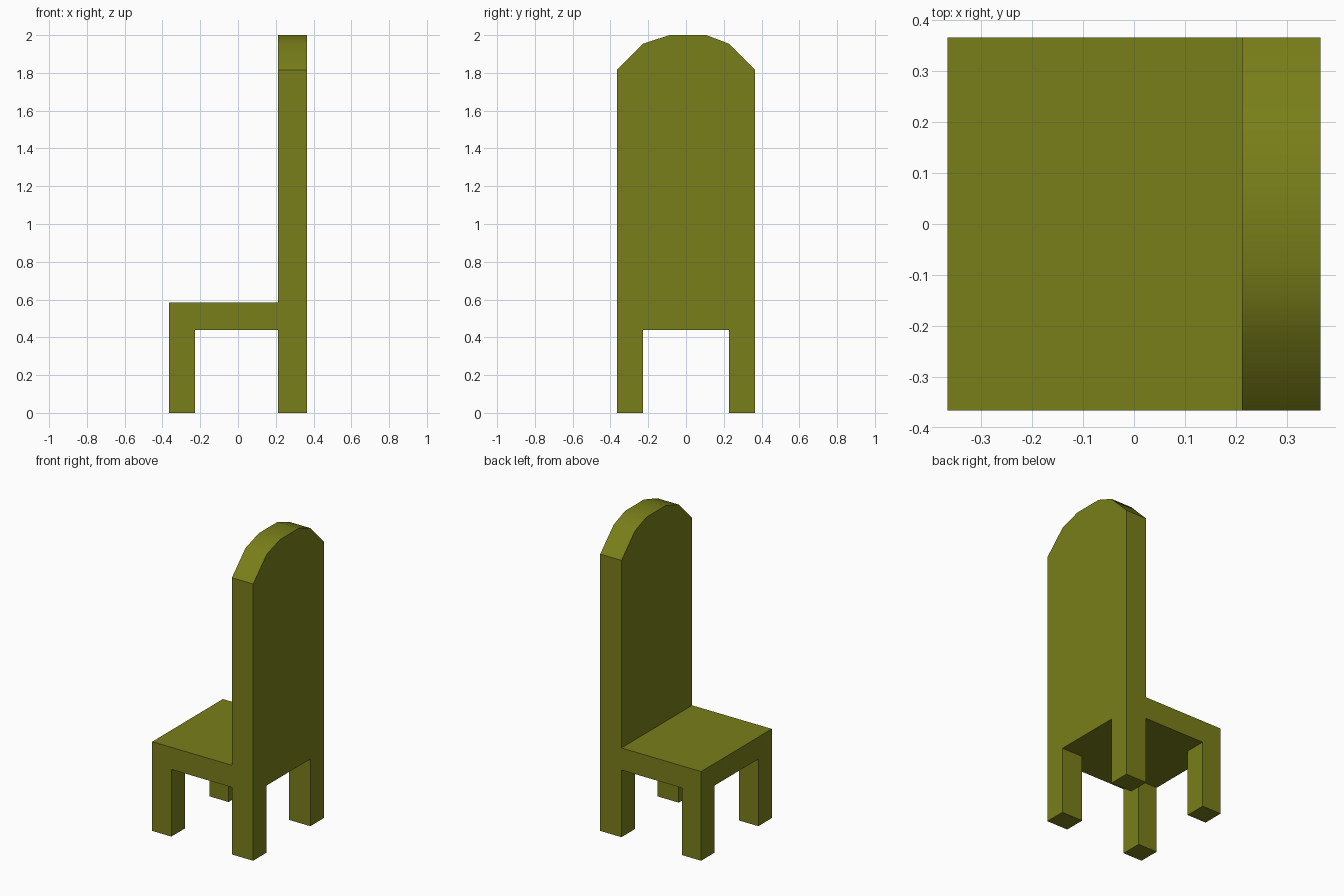
import bpy, math
from mathutils import Vector

if "Cube" in bpy.data.objects:
    bpy.data.objects.remove(bpy.data.objects["Cube"])

HALF = 0.366        # half the chair's width and depth
LEG = 0.227         # inner face of the legs
BACK = 0.212        # front face of the backrest
SEAT_LOW, SEAT_TOP = 0.44, 0.585


def extrude_profile(name, points, sweep):
    """Solid made by sweeping a closed outline from -sweep/2 to +sweep/2."""
    n = len(points)
    sweep = Vector(sweep)
    verts = [Vector(p) - sweep / 2 for p in points] + [Vector(p) + sweep / 2 for p in points]
    faces = [tuple(reversed(range(n))), tuple(range(n, 2 * n))]
    faces += [(i, (i + 1) % n, n + (i + 1) % n, n + i) for i in range(n)]
    mesh = bpy.data.meshes.new(name)
    mesh.from_pydata(verts, [], faces)
    obj = bpy.data.objects.new(name, mesh)
    bpy.context.collection.objects.link(obj)
    return obj


# Side outline (x, z): front leg, seat, tall back; swept across the width
side = [(-HALF, 0), (-LEG, 0), (-LEG, SEAT_LOW), (BACK, SEAT_LOW), (BACK, 0),
        (HALF, 0), (HALF, 2.2), (BACK, 2.2), (BACK, SEAT_TOP), (-HALF, SEAT_TOP)]
chair = extrude_profile("chair", [(x, 0, z) for x, z in reversed(side)], (0, 1.2, 0))

# Back outline (y, z): two legs, panel and faceted arch; swept along the depth
arch = [(HALF, 1.815), (0.226, 1.955), (0.108, 2.0),
        (-0.088, 2.0), (-0.226, 1.955), (-HALF, 1.815)]
back = [(-HALF, -0.1), (-LEG, -0.1), (-LEG, SEAT_LOW), (LEG, SEAT_LOW),
        (LEG, -0.1), (HALF, -0.1)] + arch
cutter = extrude_profile("back_outline_cutter", [(0, y, z) for y, z in back], (1.2, 0, 0))
cutter.hide_render = True

# The chair is where both sweeps overlap
mod = chair.modifiers.new("outline", 'BOOLEAN')
mod.operation = 'INTERSECT'
mod.solver = 'EXACT'
mod.object = cutter
bpy.context.view_layer.objects.active = chair
chair.select_set(True)
bpy.ops.object.modifier_apply(modifier=mod.name)
bpy.data.objects.remove(cutter)

# Smooth arch, crisp corners
bpy.ops.object.shade_smooth_by_angle(angle=math.radians(30))

# Olive paint
paint = bpy.data.materials.new("olive")
paint.diffuse_color = (0.19, 0.21, 0.01, 1)
paint.use_nodes = True
paint.node_tree.nodes["Principled BSDF"].inputs["Base Color"].default_value = paint.diffuse_color
chair.data.materials.clear()
chair.data.materials.append(paint)
